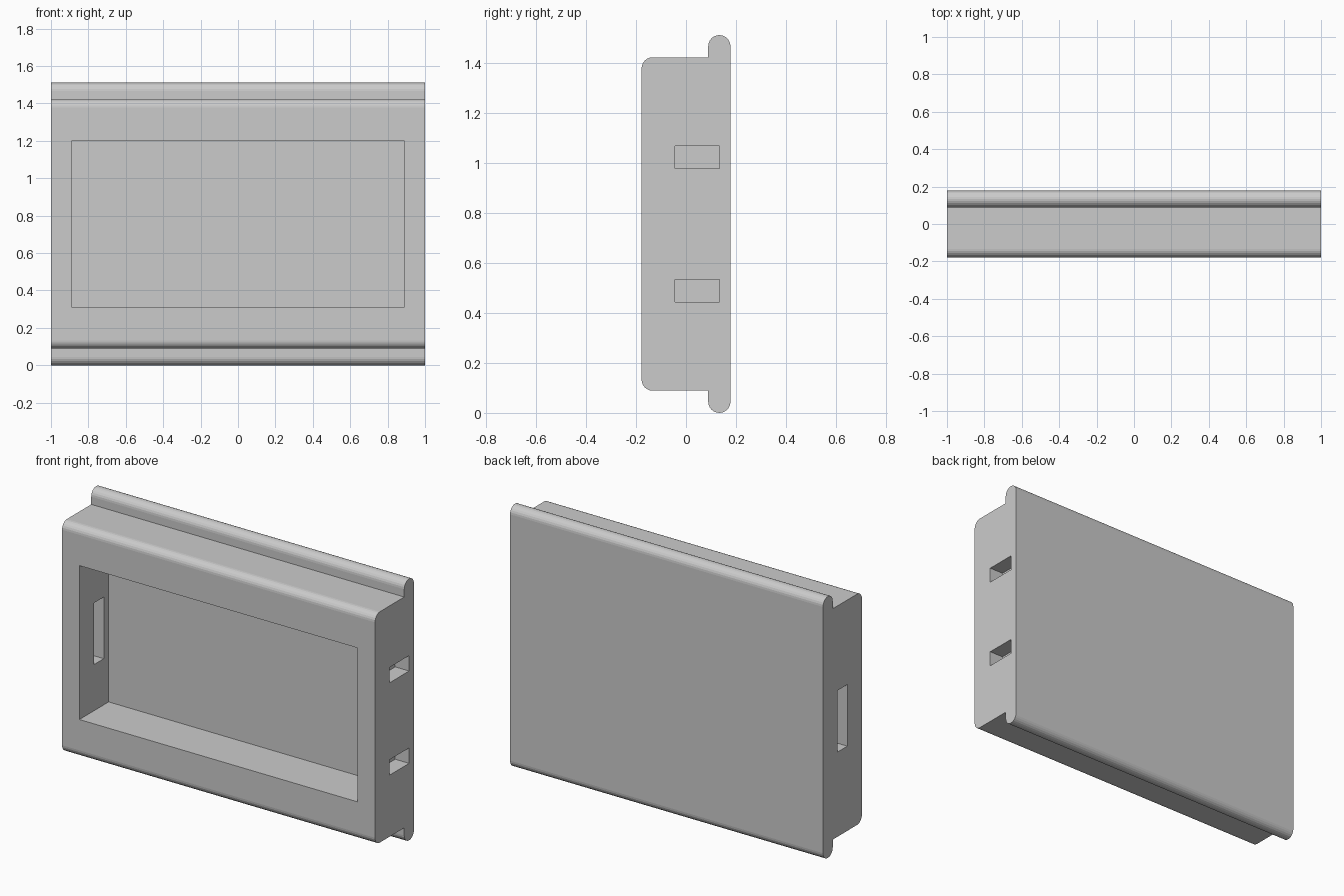
import bpy, bmesh, math

if "Cube" in bpy.data.objects:
    bpy.data.objects.remove(bpy.data.objects["Cube"])

U = 2 / 45            # module: every size is a multiple of this
R = U                 # rounding radius
ZC = 17 * U           # mid height
SEG = 6


def arc(cy, cz, start, end, n):
    return [(cy + R * math.cos(math.radians(start + (end - start) * i / n)),
             cz + R * math.sin(math.radians(start + (end - start) * i / n)))
            for i in range(n + 1)]


# Upper half of the side profile (y, z about mid height), mirrored for the lower half
upper = arc(3 * U, 16 * U, 0, 180, 2 * SEG)
upper += [(2 * U, 15 * U)]
upper += arc(-3 * U, 14 * U, 90, 180, SEG)
profile = upper + [(y, -z) for y, z in reversed(upper)]

# Panel body: profile swept along x
bm = bmesh.new()
face = bm.faces.new([bm.verts.new((-1, y, z + ZC)) for y, z in profile])
swept = bmesh.ops.extrude_face_region(bm, geom=[face])
bmesh.ops.translate(bm, vec=(2, 0, 0),
                    verts=[e for e in swept["geom"] if isinstance(e, bmesh.types.BMVert)])
bmesh.ops.recalc_face_normals(bm, faces=bm.faces)
mesh = bpy.data.meshes.new("panel_body")
bm.to_mesh(mesh)
bm.free()
panel = bpy.data.objects.new("panel_body", mesh)
bpy.context.collection.objects.link(panel)
bpy.context.view_layer.objects.active = panel


def cut(name, x, y, z):
    """Subtract a box given by its (min, max) ranges."""
    bpy.ops.mesh.primitive_cube_add(size=1, location=[sum(r) / 2 for r in (x, y, z)])
    box = bpy.context.object
    box.name = name
    box.hide_render = True
    box.scale = [r[1] - r[0] for r in (x, y, z)]
    mod = panel.modifiers.new(name, 'BOOLEAN')
    mod.operation, mod.solver, mod.object = 'DIFFERENCE', 'EXACT', box
    bpy.context.view_layer.objects.active = panel
    bpy.ops.object.modifier_apply(modifier=name)
    bpy.data.objects.remove(box)


# Front recess
cut("recess", (-20 * U, 20 * U), (-5 * U, 2 * U), (ZC - 10 * U, ZC + 10 * U))
# Slot through the left wall into the recess
cut("left_slot", (-1.1, -19 * U), (-U, U), (ZC - 4 * U, ZC + 4 * U))
# Two blind sockets in the right end
for s in (-1, 1):
    zc = ZC + s * 6 * U
    cut("right_socket", (1 - 2 * U, 1.1), (-U, 3 * U), (zc - U, zc + U))
